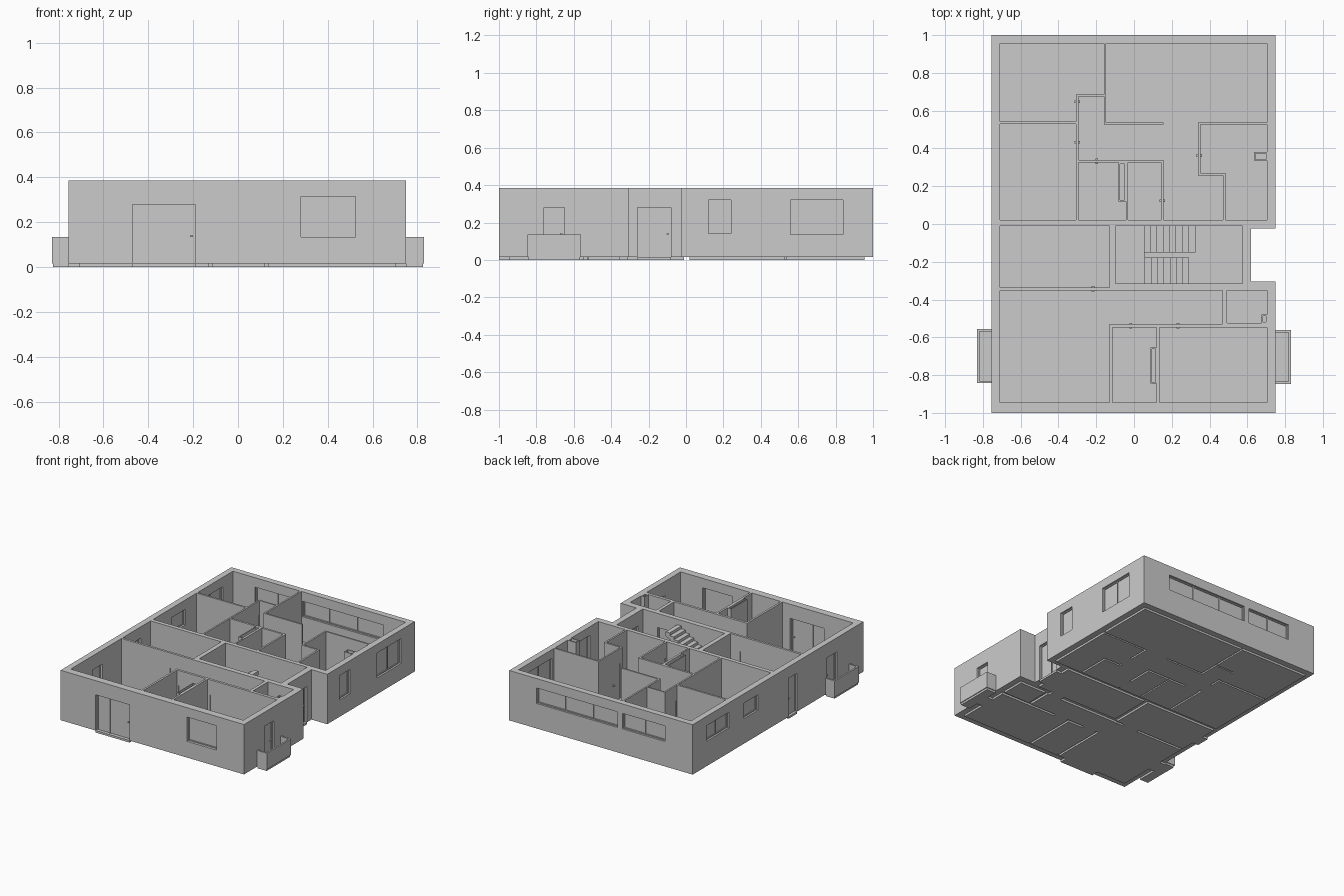
import bpy, bmesh
from mathutils import Vector

cube = bpy.data.objects.get("Cube")
if cube:
    bpy.data.objects.remove(cube)

BASE, TOP = 0.015, 0.385          # floor surface and wall top

mat = bpy.data.materials.new("plain_grey")
mat.use_nodes = True
GREY = (0.6, 0.6, 0.6, 1)
mat.diffuse_color = GREY
mat.node_tree.nodes["Principled BSDF"].inputs["Base Color"].default_value = GREY


def add_object(name, bm):
    me = bpy.data.meshes.new(name)
    bmesh.ops.recalc_face_normals(bm, faces=bm.faces)
    bm.to_mesh(me)
    bm.free()
    me.materials.append(mat)
    ob = bpy.data.objects.new(name, me)
    bpy.context.collection.objects.link(ob)
    return ob


def boxes(name, items):
    """One object from boxes given as (x0, x1, y0, y1, z0, z1)."""
    bm = bmesh.new()
    for x0, x1, y0, y1, z0, z1 in items:
        vs = bmesh.ops.create_cube(bm, size=1)["verts"]
        for v in vs:
            v.co = Vector(((x0 + x1) / 2 + v.co.x * (x1 - x0),
                           (y0 + y1) / 2 + v.co.y * (y1 - y0),
                           (z0 + z1) / 2 + v.co.z * (z1 - z0)))
    return add_object(name, bm)


def wall(name, x0, x1, y0, y1, openings=()):
    """Straight wall with openings (kind, start, end, z0, z1, [mullions])."""
    along_x = (x1 - x0) > (y1 - y0)
    a0, a1, b0, b1 = (x0, x1, y0, y1) if along_x else (y0, y1, x0, x1)

    def seg(s, e, z0, z1, c0=b0, c1=b1):
        return (s, e, c0, c1, z0, z1) if along_x else (c0, c1, s, e, z0, z1)

    parts, cur, mid = [], a0, (b0 + b1) / 2
    for i, (kind, s, e, z0, z1, *bars) in enumerate(sorted(openings, key=lambda o: o[1])):
        if s > cur:
            parts.append(seg(cur, s, BASE, TOP))
        parts.append(seg(s, e, z1, TOP))
        if z0 > BASE + 0.001:
            parts.append(seg(s, e, BASE, z0))
        cur = e
        f, w = 0.007, min(0.009, (b1 - b0) * 0.45)
        fill = [seg(s, e, z0, z1, mid - 0.003, mid + 0.003)]
        # frame and mullions
        fill += [seg(s, s + f, z0, z1, mid - w, mid + w),
                 seg(e - f, e, z0, z1, mid - w, mid + w),
                 seg(s, e, z1 - f, z1, mid - w, mid + w)]
        if kind == "window":
            fill.append(seg(s, e, z0, z0 + f, mid - w, mid + w))
        else:
            # lever handle on both faces, and floor running through the doorway
            h = z0 + 0.12
            fill.append(seg(e - 0.024, e - 0.01, h, h + 0.006, mid - 0.014, mid + 0.014))
            fill.append(seg(s, e, 0, BASE, b0, b1))
        for m in bars:
            fill.append(seg(m - f / 2, m + f / 2, z0, z1, mid - w, mid + w))
        boxes(f"{name}_{kind}_{i + 1}", fill)
    if cur < a1:
        parts.append(seg(cur, a1, BASE, TOP))
    boxes(name, parts)


def door(s, e, top=0.28, *bars):
    return ("door", s, e, BASE, top, *bars)


def win(s, e, z0, z1, *bars):
    return ("window", s, e, z0, z1, *bars)


# Outer walls
wall("front_wall", -.755, .75, -1, -.945,
     [door(-.47, -.19, .28, -.365), win(.28, .525, .135, .315)])
wall("back_wall", -.755, .75, .955, 1,
     [win(-.53, -.18, .2, .315, -.355), win(-.14, .525, .2, .315, .07, .3)])
wall("right_side_wall", -.755, -.71, -.945, .955,
     [door(-.69, -.575), door(-.225, -.125, .3),
      win(.235, .4, .2, .315), win(.575, .84, .2, .315, .71)])
wall("left_side_wall_front", .705, .75, -.945, -.305, [door(-.76, -.65)])
wall("left_side_wall_back", .705, .75, -.025, .955,
     [win(.12, .24, .14, .32), win(.56, .84, .135, .32, .7)])
wall("entrance_wall", .575, .62, -.305, -.025, [door(-.26, -.08, .28, -.15)])
wall("recess_front_wall", .575, .705, -.352, -.305)
wall("recess_back_wall", .575, .705, -.025, .02)

# Walls around the stair hall
wall("hall_back_wall", -.71, .575, -.01, .02)
wall("hall_front_wall", -.097, .575, -.352, -.315, [door(.355, .455)])
wall("side_room_front_wall", -.71, -.13, -.352, -.335, [door(-.32, -.2)])
wall("hall_end_wall", -.13, -.097, -.352, -.01)

# Partitions of the front part
wall("corridor_wall", -.13, .492, -.548, -.53, [door(-.11, 0), door(.145, .25)])
wall("front_bath_wall", .468, .492, -.53, -.352)
wall("front_bath_end_wall", .492, .705, -.548, -.525)
wall("kitchen_wall", -.13, -.115, -.945, -.548)
wall("bedroom_wall", .12, .135, -.945, -.548)

# Partitions of the back part
wall("back_room_divider", -.71, -.307, .529, .543)
wall("back_room_side_wall", -.307, -.295, .02, .685, [door(.35, .45), door(.55, .665)])
wall("back_room_step_wall", -.295, -.148, .675, .685)
wall("living_side_wall", -.16, -.148, .526, .955)
wall("living_front_wall", -.148, .156, .526, .538)
wall("bath_back_wall", -.295, .156, .325, .34, [door(-.29, -.18)])
wall("bath_side_wall", .143, .156, .02, .325, [door(.03, .14)])
wall("bath_divider", -.042, -.032, .02, .325)
wall("far_room_back_wall", .34, .705, .526, .538)
wall("far_room_side_wall", .34, .352, .257, .526, [door(.28, .38)])
wall("far_room_step_wall", .352, .485, .257, .27)
wall("far_room_lower_wall", .472, .485, .02, .257)


# Hollow service shafts standing against walls
def shaft(name, x0, x1, y0, y1, t=0.007):
    boxes(name, [(x0, x0 + t, y0, y1, BASE, TOP), (x1 - t, x1, y0, y1, BASE, TOP),
                 (x0 + t, x1 - t, y0, y0 + t, BASE, TOP),
                 (x0 + t, x1 - t, y1 - t, y1, BASE, TOP)])


shaft("bath_shaft", -.082, -.042, .12, .325)
shaft("kitchen_shaft", .088, .12, -.845, -.655)
shaft("far_room_shaft", .635, .705, .335, .38)
shaft("front_bath_shaft", .675, .705, -.525, -.48)

# Floor slabs, one rectangle per room
rooms = [
    (-.71, -.13, -.945, -.352), (-.13, .468, -.53, -.352), (.492, .705, -.525, -.352),
    (-.115, .12, -.945, -.548), (.135, .705, -.945, -.548),
    (-.71, -.13, -.335, -.01), (-.097, .575, -.315, -.01),
    (-.71, -.307, .543, .955), (-.307, -.16, .685, .955), (-.71, -.307, .02, .529),
    (-.295, -.16, .34, .675), (-.16, .34, .34, .526), (.156, .34, .526, .538),
    (-.148, .705, .538, .955), (.156, .34, .02, .34), (.34, .472, .02, .257),
    (-.295, -.042, .02, .325), (-.032, .143, .02, .325),
    (.352, .705, .27, .526), (.485, .705, .02, .27),
]
boxes("floor", [(*r, 0, BASE) for r in rooms])

# Balconies with a low parapet on both sides
for side, s, edge, y0, y1 in (("left", 1, .75, -.847, -.562), ("right", -1, .755, -.842, -.557)):
    t, out = 0.012, 0.83

    def bx(a, b, *rest):
        return (min(a * s, b * s), max(a * s, b * s), *rest)

    boxes(f"{side}_balcony", [
        bx(edge, out - .006, y0 + .006, y1 - .006, 0, BASE),
        bx(out - t, out, y0, y1, BASE, .135),
        bx(edge, out - t, y0, y0 + t, BASE, .135),
        bx(edge, out - t, y1 - t, y1, BASE, .135)])


# Stairs: stepped profile with a sloping underside, extruded across the flight
def flight(name, x0, z0, run, rise, steps, y0, y1, thick):
    pts = [(x0, z0)]
    for i in range(steps):
        pts += [(x0 + i * run, z0 + (i + 1) * rise), (x0 + (i + 1) * run, z0 + (i + 1) * rise)]
    pts.append((x0 + steps * run, z0 + steps * rise - thick))
    pts.append((x0 + run * 0.6, z0 - thick * 0.3 if z0 > 0.1 else z0))
    bm = bmesh.new()
    face = bm.faces.new([bm.verts.new((x, y0, z)) for x, z in pts])
    ext = bmesh.ops.extrude_face_region(bm, geom=[face])["geom"]
    bmesh.ops.translate(bm, vec=(0, y1 - y0, 0),
                        verts=[g for g in ext if isinstance(g, bmesh.types.BMVert)])
    add_object(name, bm)


RISE, RUN = 0.0206, 0.0338
LANDING = BASE + 9 * RISE
flight("lower_stair_flight", .325, BASE, -RUN, RISE, 8, -.15, -.01, .03)
flight("upper_stair_flight", .055, LANDING, RUN, RISE, 7, -.315, -.178, .03)
boxes("stair_landing", [(-.097, .055, -.315, -.01, LANDING - .025, LANDING)])
